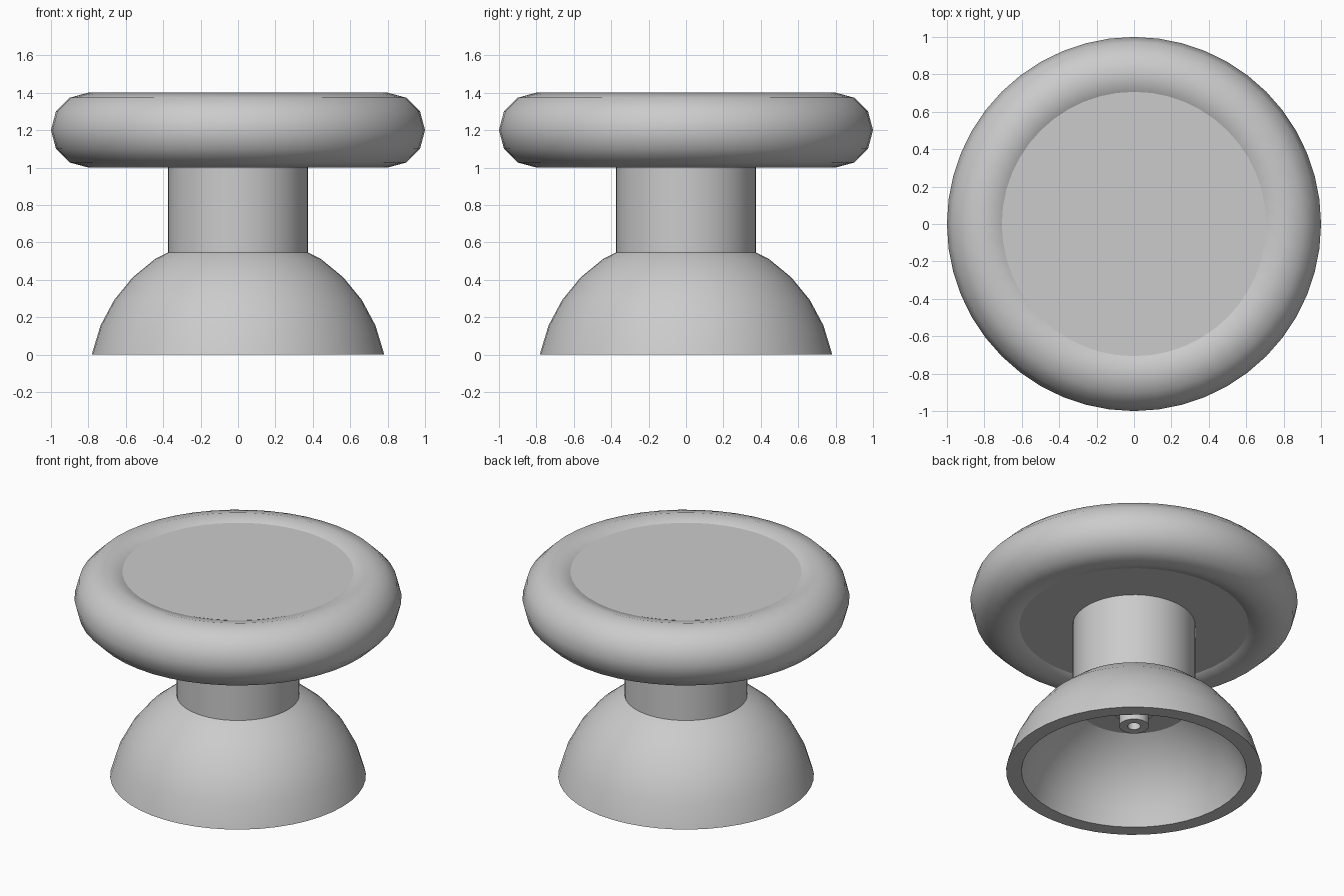
import bpy, bmesh
from math import sin, cos, radians, pi

cube = bpy.data.objects.get("Cube")
if cube:
    bpy.data.objects.remove(cube, do_unlink=True)

grey = bpy.data.materials.new("plain_grey")
grey.use_nodes = True
colour = (0.6, 0.6, 0.6, 1)
grey.diffuse_color = colour
grey.node_tree.nodes["Principled BSDF"].inputs["Base Color"].default_value = colour


def lathe(name, profile, sides, closed=True):
    """Spin a (radius, z) profile around the z axis; radius 0 becomes a pole."""
    bm = bmesh.new()
    verts = [bm.verts.new((r, 0, z)) for r, z in profile]
    pairs = list(zip(verts, verts[1:]))
    if closed:
        pairs.append((verts[-1], verts[0]))
    edges = [bm.edges.new(p) for p in pairs]
    bmesh.ops.spin(bm, geom=verts + edges, cent=(0, 0, 0), axis=(0, 0, 1),
                   angle=2 * pi, steps=sides, use_duplicate=False)
    bmesh.ops.remove_doubles(bm, verts=bm.verts, dist=0.0001)
    bmesh.ops.recalc_face_normals(bm, faces=bm.faces)
    mesh = bpy.data.meshes.new(name)
    bm.to_mesh(mesh)
    bm.free()
    mesh.materials.append(grey)
    obj = bpy.data.objects.new(name, mesh)
    bpy.context.collection.objects.link(obj)
    bpy.ops.object.select_all(action="DESELECT")
    obj.select_set(True)
    bpy.context.view_layer.objects.active = obj
    bpy.ops.object.shade_smooth_by_angle(angle=radians(32))
    return obj


def cylinder(name, radius, low, high, sides=48):
    return lathe(name, [(0, low), (radius, low), (radius, high), (0, high)],
                 sides, closed=False)


def dome_arc(radius, centre, steps):
    return [(radius * cos(a), centre + radius * sin(a))
            for a in (radians(11.25 * i) for i in steps)]


# Rounded rim and the flat pad inside it
lathe("rim", [(0.8 + 0.2 * cos(i * pi / 6), 1.2 + 0.2 * sin(i * pi / 6))
              for i in range(12)], 48)
cylinder("pad", 0.75, 1.027, 1.375)

# Neck, whose lower end is the ceiling of the hollow base
cylinder("neck", 0.375, 0.464, 1.1)

# Hollow dome base
outer = [(0.782, 0)] + dome_arc(0.796, -0.15, range(2, 6)) + [(0.36, 0.553)]
inner = [(0.688, 0)] + dome_arc(0.705, -0.15, range(2, 6)) + [(0.32, 0.48)]
lathe("dome_base", outer + inner[::-1], 48)

# Stepped socket under the neck
cylinder("socket_collar", 0.125, 0.415, 0.48, 32)
lathe("socket_tube", [(0.04, 0.315), (0.09, 0.315), (0.09, 0.43), (0.04, 0.43)], 24)
